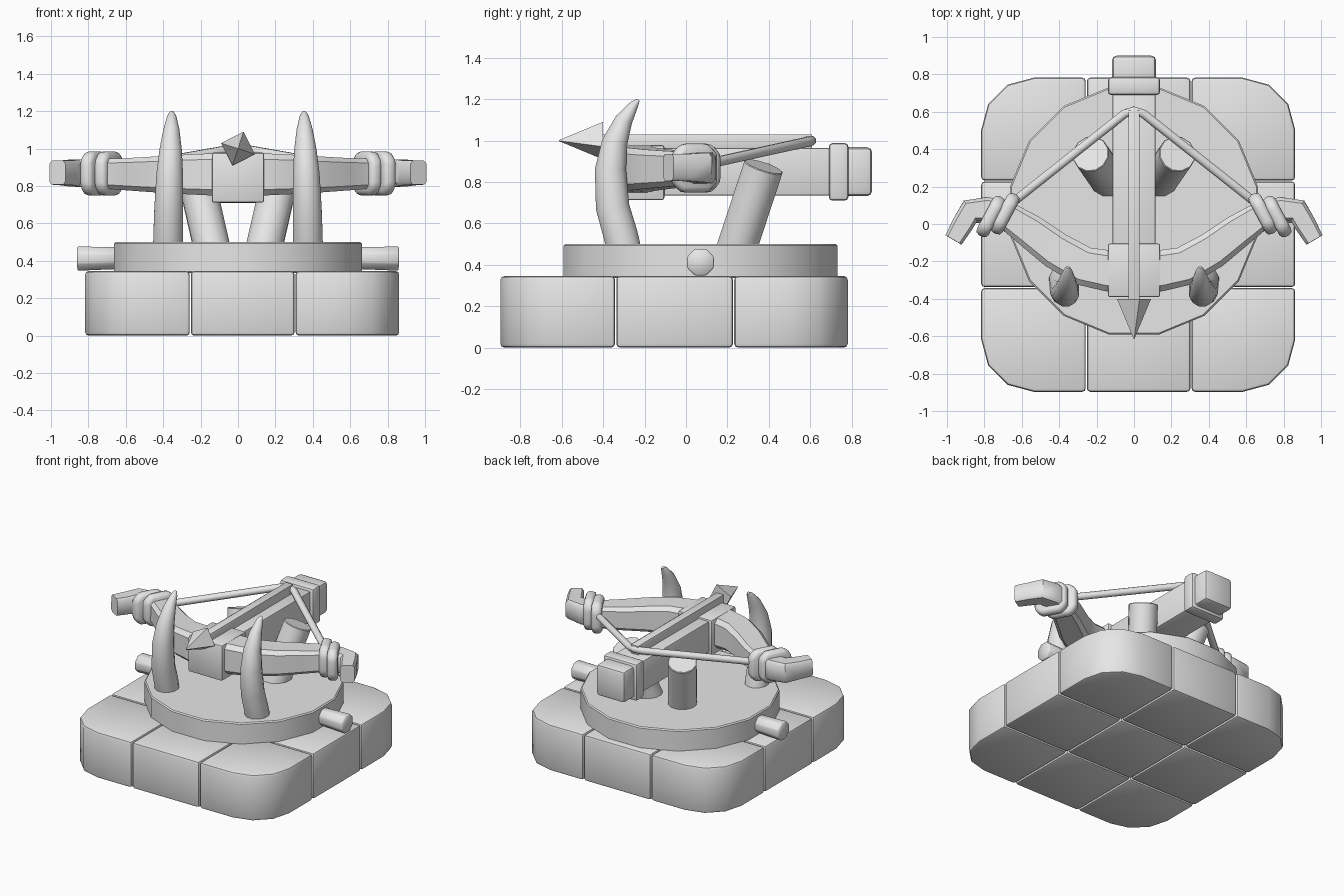
import bpy, bmesh, math
from mathutils import Vector

if "Cube" in bpy.data.objects:
    bpy.data.objects.remove(bpy.data.objects["Cube"])

grey = bpy.data.materials.new("plain grey")
grey.use_nodes = True
grey.diffuse_color = (0.8, 0.8, 0.8, 1)
grey.node_tree.nodes["Principled BSDF"].inputs["Base Color"].default_value = (0.8, 0.8, 0.8, 1)


def finish(name, bm, bevel=0, mirror=False, smooth=35, segments=2):
    """Bevel the sharp edges, then turn the bmesh into a shaded object."""
    bmesh.ops.recalc_face_normals(bm, faces=bm.faces)
    if bevel:
        sharp = [e for e in bm.edges if e.calc_face_angle(0) > math.radians(35)]
        bmesh.ops.bevel(bm, geom=sharp, offset=bevel, segments=segments,
                        profile=0.5, affect='EDGES', clamp_overlap=True)
    mesh = bpy.data.meshes.new(name)
    bm.to_mesh(mesh)
    bm.free()
    mesh.materials.append(grey)
    ob = bpy.data.objects.new(name, mesh)
    bpy.context.collection.objects.link(ob)
    bpy.ops.object.select_all(action='DESELECT')
    ob.select_set(True)
    bpy.context.view_layer.objects.active = ob
    bpy.ops.object.shade_smooth_by_angle(angle=math.radians(smooth))
    if mirror:
        ob.modifiers.new("mirror", 'MIRROR').use_axis[0] = True
    return ob


def skin(rings):
    """Close a stack of equal point rings into a capped solid."""
    bm = bmesh.new()
    rows = [[bm.verts.new(p) for p in ring] for ring in rings]
    n = len(rows[0])
    for a, b in zip(rows, rows[1:]):
        for i in range(n):
            j = (i + 1) % n
            bm.faces.new((a[i], a[j], b[j], b[i]))
    bm.faces.new(rows[0])
    bm.faces.new(rows[-1])
    return bm


def circle(n, turn=0.5):
    return [(math.cos(math.tau * (i + turn) / n), math.sin(math.tau * (i + turn) / n))
            for i in range(n)]


def chamfered(c):
    k = 1 - c
    return [(1, -k), (1, k), (k, 1), (-k, 1), (-1, k), (-1, -k), (-k, -1), (k, -1)]


def loft(path, section, hint):
    """Sweep a section along (x, y, z, half width, half height) stations."""
    pts = [Vector(p[:3]) for p in path]
    rings = []
    for i, p in enumerate(path):
        t = (pts[min(i + 1, len(pts) - 1)] - pts[max(i - 1, 0)]).normalized()
        a = t.cross(Vector(hint)).normalized()
        b = a.cross(t)
        rings.append([pts[i] + a * u * p[3] + b * v * p[4] for u, v in section])
    return skin(rings)


def box(name, x, y, z, bevel):
    """Box from (low, high) ranges."""
    ring = [(x[0], y[0]), (x[1], y[0]), (x[1], y[1]), (x[0], y[1])]
    finish(name, skin([[(u, v, h) for u, v in ring] for h in z]), bevel)


X, Y, Z = (1, 0, 0), (0, 1, 0), (0, 0, 1)

# Stone base: three by three slabs, corner slabs rounded on the outside
xs = [-0.82, -0.255, 0.305, 0.865]
ys = [-0.9, -0.34, 0.23, 0.785]
gap, radius = 0.003, 0.28
for i in range(3):
    for j in range(3):
        x0, x1, y0, y1 = xs[i] + gap, xs[i + 1] - gap, ys[j] + gap, ys[j + 1] - gap
        outline = []
        for quarter, (cx, cy, ci, cj) in enumerate(
                [(x1, y1, 2, 2), (x0, y1, 0, 2), (x0, y0, 0, 0), (x1, y0, 2, 0)]):
            if (i, j) != (ci, cj):
                outline.append((cx, cy))
                continue
            mx = cx - radius * (ci - 1)
            my = cy - radius * (cj - 1)
            for s in range(4):
                a = math.radians(90 * quarter + 30 * s)
                outline.append((mx + radius * math.cos(a), my + radius * math.sin(a)))
        slab = skin([[(x, y, h) for x, y in outline] for h in (0, 0.345)])
        finish(f"base_slab_{i}_{j}", slab, 0.018)

# Turntable disc and side pegs
disc = skin([[(0.675 * u, 0.07 + 0.675 * v, h) for u, v in circle(16)] for h in (0.335, 0.5)])
finish("turntable", disc, 0.008, segments=1)
finish("side_peg", loft([(0.6, 0.07, 0.415, 0.062, 0.062), (0.86, 0.07, 0.412, 0.07, 0.07)],
                        circle(8), Z), 0.006, True, 50, 1)

# Leaning support posts
finish("support_post", loft([(0.135, 0.235, 0.45, 0.1, 0.1), (0.232, 0.375, 0.875, 0.1, 0.1)],
                            circle(12), X), 0.004, True, segments=1)

# Front horns
horn = [(0.375, -0.295, 0.45, 0.086, 0.082), (0.373, -0.315, 0.54, 0.086, 0.082),
        (0.37, -0.355, 0.68, 0.084, 0.08), (0.365, -0.365, 0.86, 0.078, 0.074),
        (0.36, -0.345, 0.99, 0.064, 0.062), (0.356, -0.3, 1.1, 0.044, 0.044),
        (0.354, -0.25, 1.175, 0.022, 0.024), (0.354, -0.23, 1.197, 0.008, 0.01)]
finish("horn", loft(horn, circle(12), X), mirror=True, smooth=50)

# Stock with end block, band and front block
box("stock", (-0.115, 0.115), (-0.35, 0.75), (0.735, 0.965), 0.008)
box("stock_end", (-0.118, 0.118), (0.72, 0.9), (0.732, 0.968), 0.025)
box("stock_band", (-0.14, 0.14), (0.69, 0.785), (0.71, 0.988), 0.018)
box("front_block", (-0.14, 0.14), (-0.39, -0.105), (0.713, 0.978), 0.01)

# Bolt with a square head
box("bolt_shaft", (-0.03, 0.03), (-0.42, 0.61), (0.96, 1.03), 0.004)
head = loft([(0, -0.402, 1, 0.095, 0.095), (0, -0.615, 1, 0.002, 0.002)],
            circle(4, 0.2), Z)
finish("bolt_head", head, smooth=20)

# Bow limbs with forward hooked tips
limb = [(0, -0.265, 0.11, 0.115), (0.14, -0.25, 0.11, 0.112), (0.27, -0.225, 0.105, 0.105),
        (0.42, -0.14, 0.1, 0.095), (0.56, -0.035, 0.09, 0.086), (0.68, 0.045, 0.075, 0.08),
        (0.79, 0.08, 0.065, 0.075), (0.875, 0.07, 0.065, 0.072), (0.915, 0, 0.058, 0.066),
        (0.965, -0.085, 0.05, 0.064)]
limb = [(x, y, 0.862 + 0.02 * max(x - 0.5, 0), w, h) for x, y, w, h in limb]
finish("bow_limb", loft(limb, chamfered(0.28), Z), mirror=True, smooth=40)

# Rope wraps around the limbs
for n, (x, y) in enumerate([(0.69, 0.055), (0.765, 0.04)]):
    dx, dy = 0.88 * 0.036, 0.47 * 0.036
    wrap = loft([(x - dx, y - dy, 0.867, 0.118, 0.118), (x + dx, y + dy, 0.867, 0.118, 0.118)],
                chamfered(0.4), Z)
    finish(f"rope_wrap_{n}", wrap, 0.026, True, 50)

# Drawn string
string = [(-0.68, 0.09, 0.885), (-0.05, 0.59, 0.995), (0, 0.605, 1.0),
          (0.05, 0.59, 0.995), (0.68, 0.09, 0.885)]
finish("bow_string", loft([p + (0.025, 0.025) for p in string], circle(8), Z), smooth=50)
